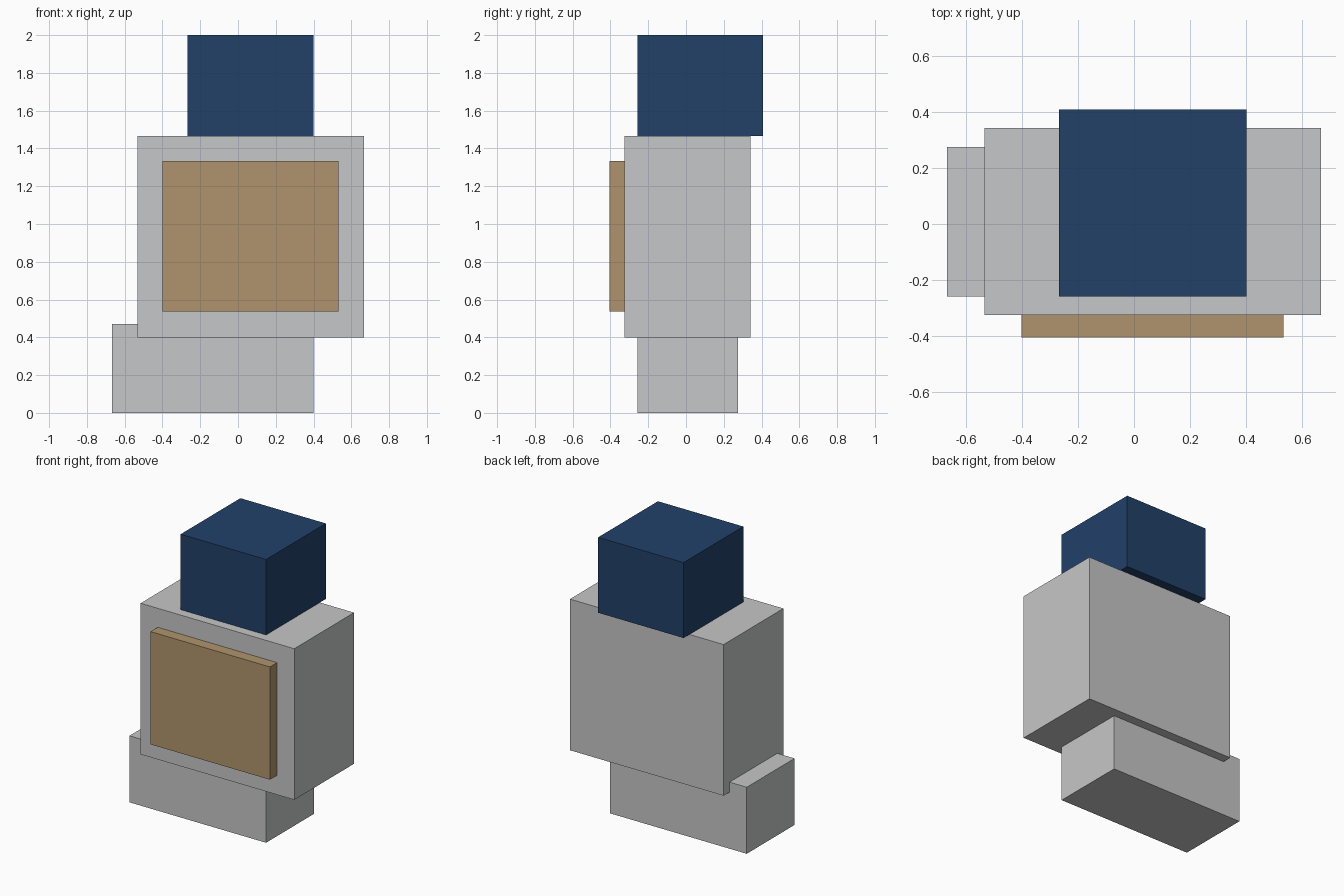
import bpy
import bmesh
from mathutils import Vector

if "Cube" in bpy.data.objects:
    bpy.data.objects.remove(bpy.data.objects["Cube"])


def make_material(name, srgb):
    mat = bpy.data.materials.new(name)
    lin = [(c / 255 / 12.92) if c / 255 <= 0.04045 else ((c / 255 + 0.055) / 1.055) ** 2.4 for c in srgb]
    mat.diffuse_color = (*lin, 1.0)
    mat.use_nodes = True
    mat.node_tree.nodes["Principled BSDF"].inputs["Base Color"].default_value = mat.diffuse_color
    return mat


def box(name, low, high, mat):
    """Flat-sided box between two opposite corners."""
    low, high = Vector(low), Vector(high)
    bm = bmesh.new()
    bmesh.ops.create_cube(bm, size=1.0)
    bmesh.ops.scale(bm, vec=high - low, verts=bm.verts)
    mesh = bpy.data.meshes.new(name)
    bm.to_mesh(mesh)
    bm.free()
    mesh.materials.append(mat)
    obj = bpy.data.objects.new(name, mesh)
    obj.location = (low + high) / 2
    bpy.context.collection.objects.link(obj)
    return obj


grey = make_material("light grey", (198, 199, 200))
blue = make_material("navy blue", (34, 65, 105))
tan = make_material("tan", (176, 148, 109))

# Base, offset to the left and slightly sunk into the body
box("base", (-0.667, -0.258, 0.0), (0.4, 0.275, 0.47), grey)
# Main body
box("body", (-0.533, -0.325, 0.4), (0.667, 0.342, 1.467), grey)
# Raised panel on the front of the body
box("front_panel", (-0.4, -0.405, 0.537), (0.533, -0.325, 1.333), tan)
# Head block
box("head", (-0.267, -0.258, 1.467), (0.4, 0.408, 2.0), blue)
